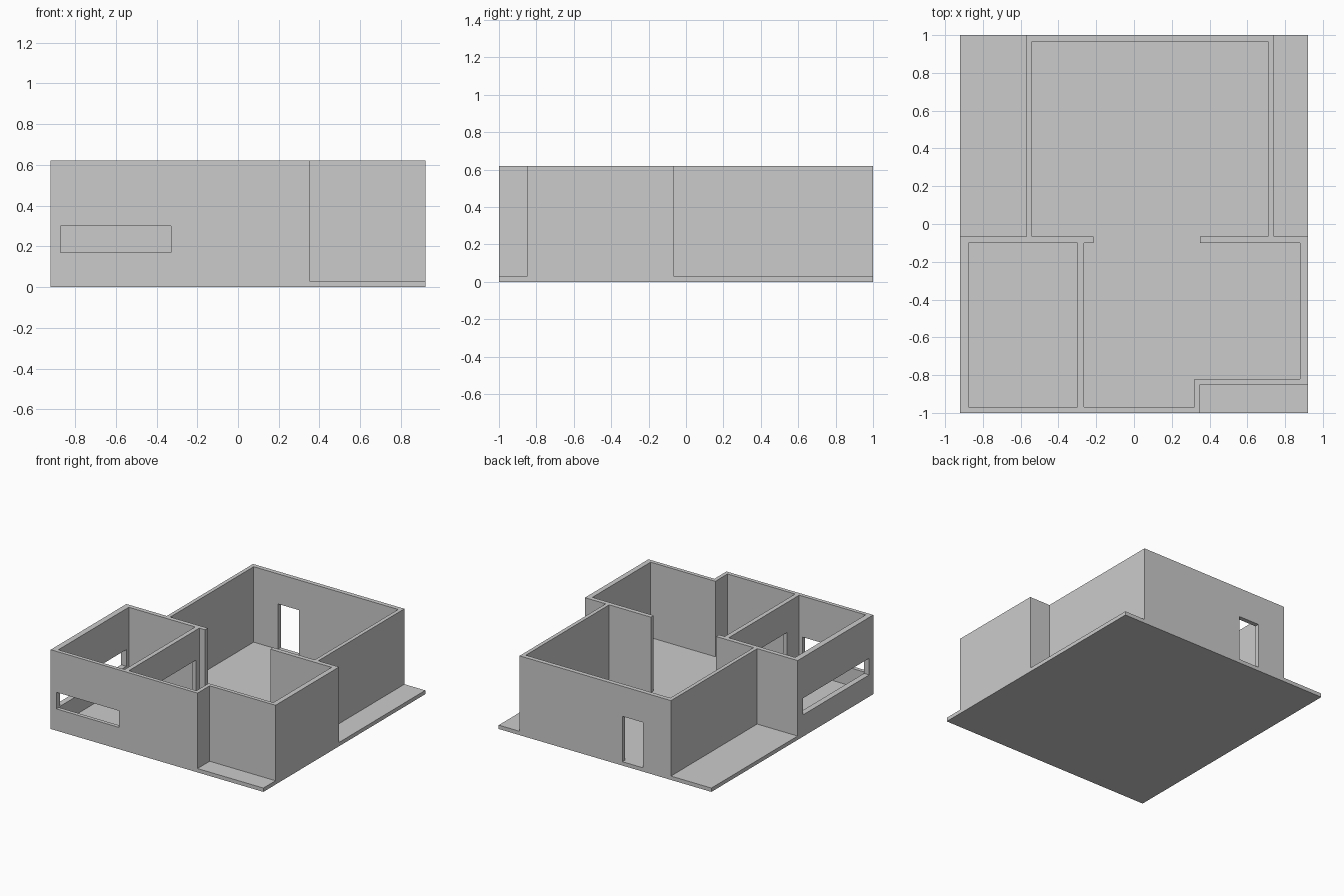
import bpy, bmesh
from math import radians

if "Cube" in bpy.data.objects:
    bpy.data.objects.remove(bpy.data.objects["Cube"])

FLOOR, TOP, OVER = 0.03, 0.62, 0.8


def rect(x0, x1, y0, y1):
    return [(x0, y0), (x1, y0), (x1, y1), (x0, y1)]


def prism(name, outline, z0, z1):
    """Extrude a plan outline between two heights."""
    bm = bmesh.new()
    face = bm.faces.new([bm.verts.new((x, y, z0)) for x, y in outline])
    grown = bmesh.ops.extrude_face_region(bm, geom=[face])["geom"]
    bmesh.ops.translate(bm, vec=(0, 0, z1 - z0),
                        verts=[g for g in grown if isinstance(g, bmesh.types.BMVert)])
    bmesh.ops.recalc_face_normals(bm, faces=bm.faces)
    mesh = bpy.data.meshes.new(name)
    bm.to_mesh(mesh)
    bm.free()
    obj = bpy.data.objects.new(name, mesh)
    bpy.context.collection.objects.link(obj)
    return obj


def carve(target, name, outline, z0, z1):
    """Subtract a prism from the target, then discard the cutter."""
    cutter = prism(name, outline, z0, z1)
    cutter.hide_render = True
    mod = target.modifiers.new(name, 'BOOLEAN')
    mod.operation, mod.solver, mod.object = 'DIFFERENCE', 'EXACT', cutter
    bpy.context.view_layer.objects.active = target
    bpy.ops.object.modifier_apply(modifier=name)
    bpy.data.objects.remove(cutter)


# Solid block: floor slab and walls in one shell
house = prism("house_shell", rect(-0.92, 0.92, -1, 1), 0, TOP)

# Open terraces around the walls, leaving the slab
for name, plan in {
    "porch": rect(0.35, 1.2, -1.2, -0.85),
    "left_terrace": rect(-1.2, -0.57, -0.065, 1.2),
    "right_terrace": rect(0.74, 1.2, -0.065, 1.2),
}.items():
    carve(house, name, plan, FLOOR, OVER)

# Rooms: small front left room, and hall joined to the back room
carve(house, "small_room", rect(-0.875, -0.30, -0.97, -0.10), FLOOR, OVER)
carve(house, "main_rooms", [
    (-0.265, -0.97), (0.32, -0.97), (0.32, -0.82), (0.88, -0.82),
    (0.88, -0.10), (0.35, -0.10), (0.35, -0.065), (0.71, -0.065),
    (0.71, 0.965), (-0.54, 0.965), (-0.54, -0.065), (-0.215, -0.065),
    (-0.215, -0.10), (-0.265, -0.10)], FLOOR, OVER)

# Windows and doorways
carve(house, "front_window", rect(-0.87, -0.33, -1.1, -0.95), 0.17, 0.30)
carve(house, "left_window", rect(-1.1, -0.86, -0.95, -0.13), 0.17, 0.30)
carve(house, "back_door", rect(-0.33, -0.15, 0.9, 1.1), FLOOR, 0.385)
carve(house, "inner_doorway", rect(-0.32, -0.25, -0.82, -0.14), FLOOR, 0.385)

# Merge leftover coplanar pieces into clean flat faces
bm = bmesh.new()
bm.from_mesh(house.data)
bmesh.ops.remove_doubles(bm, verts=bm.verts, dist=0.0005)
bmesh.ops.dissolve_limit(bm, angle_limit=radians(1), verts=bm.verts, edges=bm.edges)
bm.to_mesh(house.data)
bm.free()
